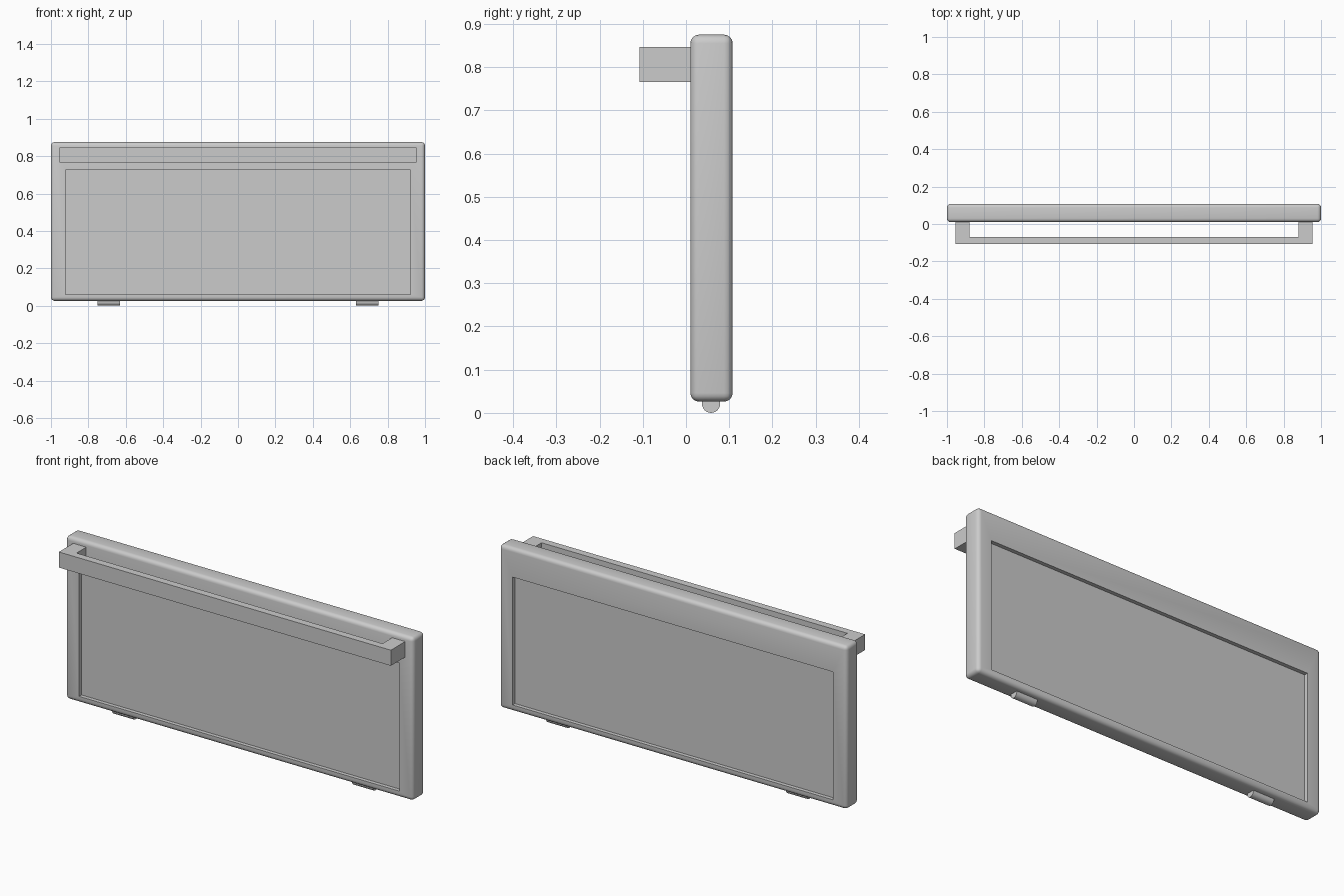
import bpy, bmesh, math
from mathutils import Vector

if "Cube" in bpy.data.objects:
    bpy.data.objects.remove(bpy.data.objects["Cube"])


def finish(bm, name, smooth=False):
    bmesh.ops.recalc_face_normals(bm, faces=bm.faces)
    mesh = bpy.data.meshes.new(name)
    bm.to_mesh(mesh)
    bm.free()
    obj = bpy.data.objects.new(name, mesh)
    bpy.context.collection.objects.link(obj)
    if smooth:
        bpy.ops.object.select_all(action='DESELECT')
        obj.select_set(True)
        bpy.context.view_layer.objects.active = obj
        bpy.ops.object.shade_smooth_by_angle(angle=math.radians(35))
    return obj


def extrude_profile(name, points, offset, smooth=False):
    bm = bmesh.new()
    face = bm.faces.new([bm.verts.new(p) for p in points])
    ext = bmesh.ops.extrude_face_region(bm, geom=[face], use_keep_orig=True)
    new = [v for v in ext['geom'] if isinstance(v, bmesh.types.BMVert)]
    bmesh.ops.translate(bm, verts=new, vec=Vector(offset))
    return finish(bm, name, smooth)


# Rounded frame with a recessed panel on the front and the back
Y0, Y1, Z0, Z1 = 0.01, 0.108, 0.026, 0.875
bm = bmesh.new()
bmesh.ops.create_cube(bm, size=1)
bmesh.ops.scale(bm, verts=bm.verts, vec=(2.0, Y1 - Y0, Z1 - Z0))
bmesh.ops.translate(bm, verts=bm.verts, vec=(0, (Y0 + Y1) / 2, (Z0 + Z1) / 2))
bmesh.ops.bevel(bm, geom=bm.edges[:], offset=0.02, segments=4,
                profile=0.5, affect='EDGES')
for side in (-1, 1):
    bm.normal_update()
    panel = max(bm.faces, key=lambda f: side * f.normal.y * f.calc_area())
    bmesh.ops.inset_individual(bm, faces=[panel], thickness=0.005)
    for v in panel.verts:
        v.co.x = math.copysign(0.922, v.co.x)
        v.co.z = 0.06 if v.co.z < 0.4 else 0.725
    sunk = bmesh.ops.extrude_discrete_faces(bm, faces=[panel])['faces'][0]
    bmesh.ops.translate(bm, verts=sunk.verts, vec=(0, -side * 0.02, 0))
finish(bm, "panel_frame", smooth=True)

# U-shaped rail along the top of the front
X, XI, YB, YI, YF = 0.955, 0.88, 0.02, -0.07, -0.108
rail = [(-X, YB), (-X, YF), (X, YF), (X, YB),
        (XI, YB), (XI, YI), (-XI, YI), (-XI, YB)]
extrude_profile("front_rail", [(x, y, 0.766) for x, y in rail], (0, 0, 0.081))

# Half-round feet under both ends
R, CY = 0.021, 0.058
arc = [(CY + R * math.cos(a), R + R * math.sin(a))
       for a in (math.pi + math.pi * i / 12 for i in range(13))]
profile = [(CY - R, 0.04)] + arc + [(CY + R, 0.04)]
for name, x in (("left_foot", -0.75), ("right_foot", 0.63)):
    extrude_profile(name, [(x, y, z) for y, z in profile], (0.12, 0, 0), True)
